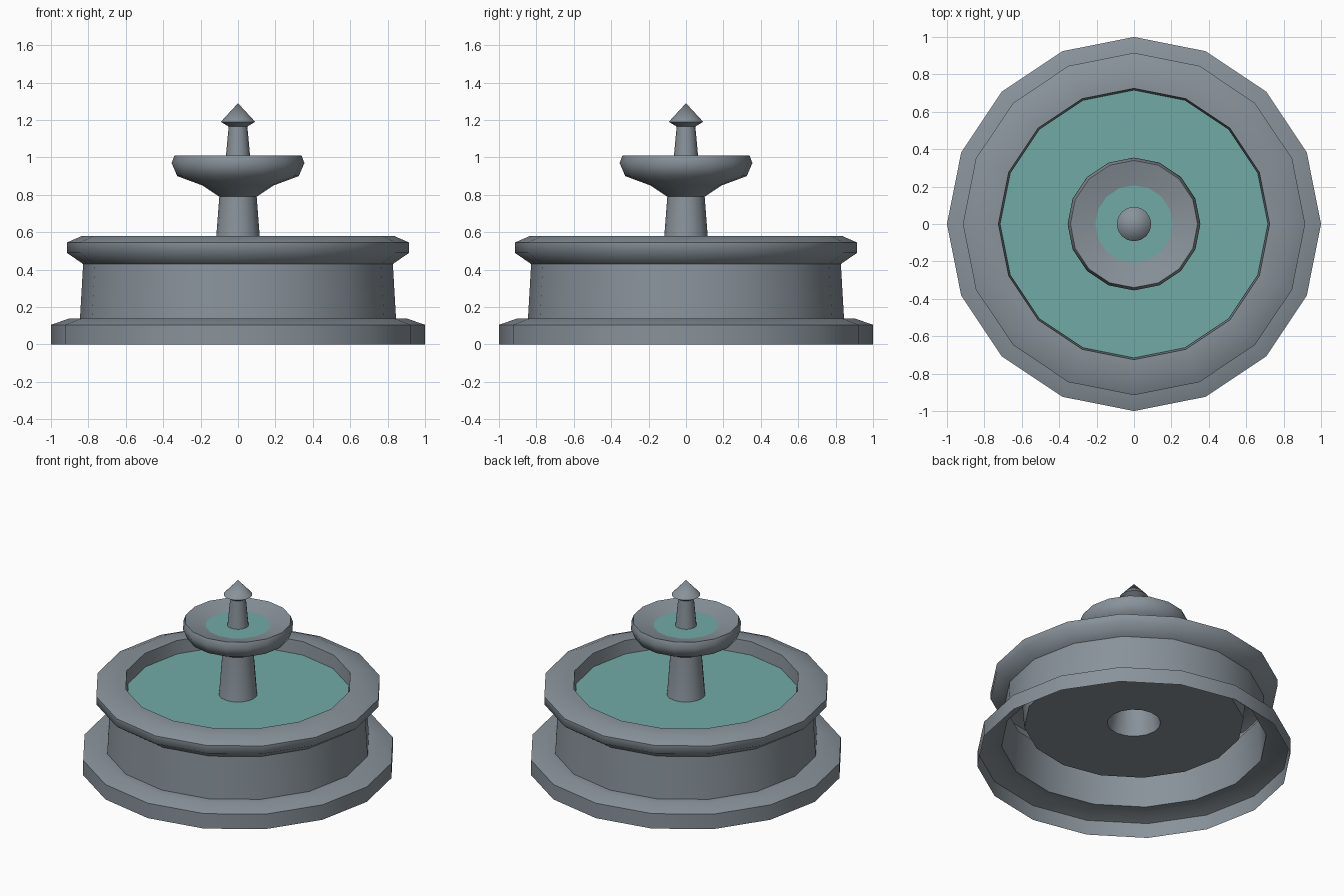
import bpy, bmesh, math

if "Cube" in bpy.data.objects:
    bpy.data.objects.remove(bpy.data.objects["Cube"])

SIDES = 16

def material(name, rgb):
    m = bpy.data.materials.new(name)
    m.diffuse_color = (*rgb, 1)
    m.use_nodes = True
    m.node_tree.nodes["Principled BSDF"].inputs["Base Color"].default_value = m.diffuse_color
    return m

stone = material("grey_stone", (0.25, 0.29, 0.325))
water = material("teal_water", (0.165, 0.40, 0.38))

def lathe(name, profile, mat):
    """Turn a (radius, height) profile around z; profile runs outside-bottom to top/inside."""
    bm = bmesh.new()
    rings = []
    for r, z in profile:
        if r == 0:
            rings.append([bm.verts.new((0, 0, z))] * SIDES)
        else:
            rings.append([bm.verts.new((r * math.cos(2 * math.pi * i / SIDES),
                                        r * math.sin(2 * math.pi * i / SIDES), z))
                          for i in range(SIDES)])
    for a, b in zip(rings, rings[1:]):
        for i in range(SIDES):
            j = (i + 1) % SIDES
            corners = [a[i], a[j], b[j], b[i]]
            bm.faces.new(list(dict.fromkeys(corners)))
    me = bpy.data.meshes.new(name)
    bm.to_mesh(me)
    bm.free()
    me.materials.append(mat)
    ob = bpy.data.objects.new(name, me)
    bpy.context.collection.objects.link(ob)
    bpy.ops.object.select_all(action='DESELECT')
    ob.select_set(True)
    bpy.context.view_layer.objects.active = ob
    bpy.ops.object.shade_smooth_by_angle(angle=math.radians(57))
    return ob

# Plinth, wall, rim and inner pool, open underneath
lathe("basin", [(1, 0), (1, .105), (.905, .138), (.845, .138), (.828, .43),
                (.915, .49), (.915, .545), (.835, .58), (.725, .58),
                (.70, .27), (.17, .27)], stone)

# Pedestal flaring out to the pool floor, then the upper bowl
lathe("pedestal_and_bowl", [(.17, .27), (.123, .49), (.10, .79), (.19, .85),
                            (.325, .90), (.355, .97), (.34, 1.01),
                            (.205, .973), (.07, .95)], stone)

# Spout with pointed finial
lathe("finial", [(.07, .95), (.05, 1.165), (.092, 1.19), (0, 1.29)], stone)

# Water surfaces
lathe("pool_water", [(.716, .49), (.12, .49)], water)
lathe("bowl_water", [(.207, .975), (.06, .975)], water)
